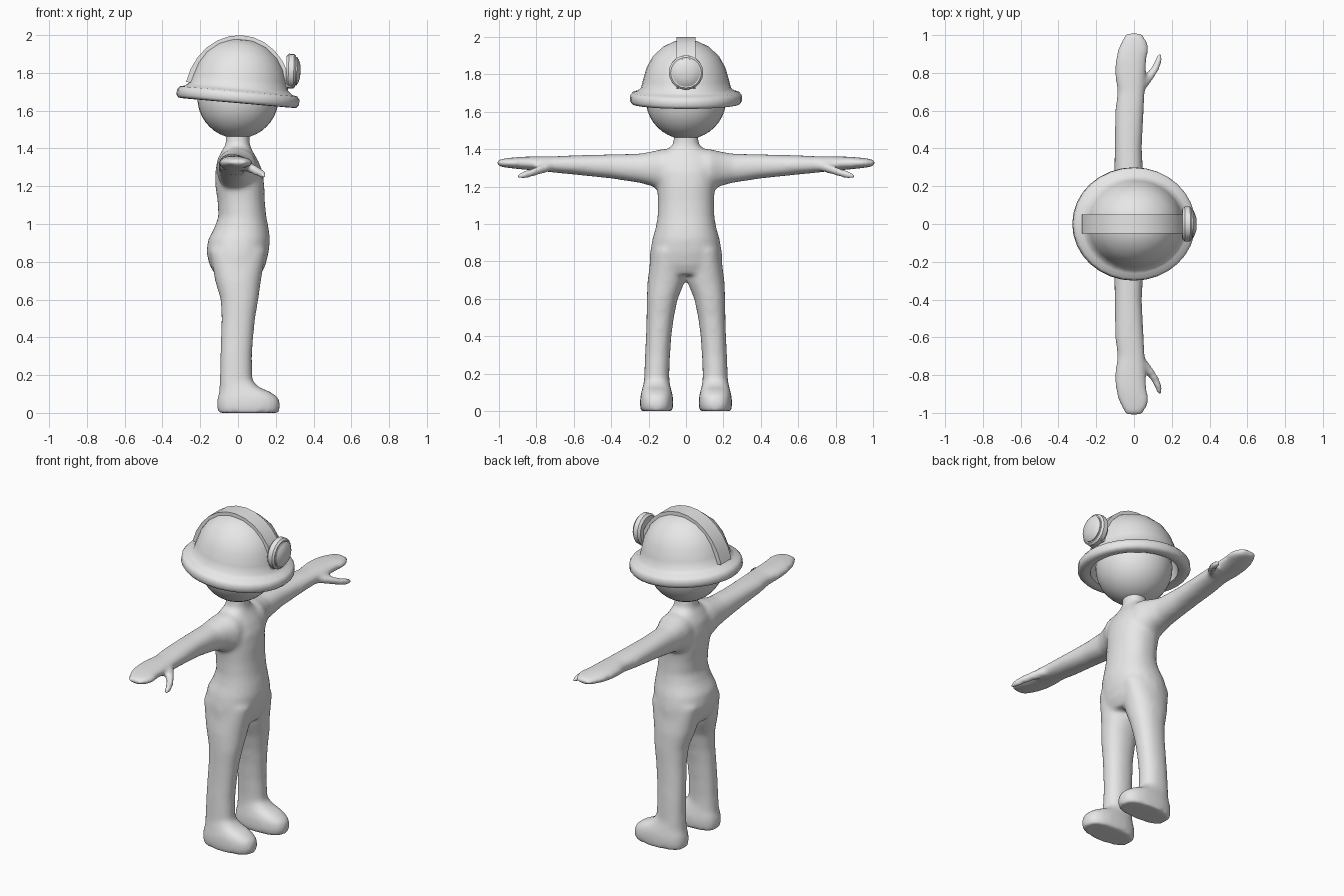
import bpy, bmesh, math
from mathutils import Vector, Matrix

if "Cube" in bpy.data.objects:
    bpy.data.objects.remove(bpy.data.objects["Cube"])

grey = bpy.data.materials.new("light_grey")
grey.diffuse_color = (0.8, 0.8, 0.8, 1)
grey.use_nodes = True
grey.node_tree.nodes["Principled BSDF"].inputs["Base Color"].default_value = grey.diffuse_color


def finish(name, bm, smooth_angle=40):
    bmesh.ops.recalc_face_normals(bm, faces=bm.faces)
    mesh = bpy.data.meshes.new(name)
    bm.to_mesh(mesh)
    bm.free()
    mesh.materials.append(grey)
    obj = bpy.data.objects.new(name, mesh)
    bpy.context.collection.objects.link(obj)
    bpy.ops.object.select_all(action='DESELECT')
    obj.select_set(True)
    bpy.context.view_layer.objects.active = obj
    bpy.ops.object.shade_smooth_by_angle(angle=math.radians(smooth_angle))
    return obj


def loft(bm, sections, u, v, n=24, power=0.9):
    """Closed tube through (centre, radius_u, radius_v) sections."""
    u, v = Vector(u), Vector(v)
    rings = []
    for c, ru, rv in sections:
        ring = []
        for i in range(n):
            a = math.tau * i / n
            ca, sa = math.cos(a), math.sin(a)
            p = Vector(c) + u * ru * math.copysign(abs(ca) ** power, ca) \
                + v * rv * math.copysign(abs(sa) ** power, sa)
            ring.append(bm.verts.new(p))
        rings.append(ring)
    for a, b in zip(rings, rings[1:]):
        for i in range(n):
            j = (i + 1) % n
            bm.faces.new((a[i], a[j], b[j], b[i]))
    bm.faces.new(rings[0])
    bm.faces.new(rings[-1])


def revolve(bm, profile, steps):
    """Spin (radius, height) points around z."""
    vs = [bm.verts.new((r, 0, h)) for r, h in profile]
    es = [bm.edges.new(e) for e in zip(vs, vs[1:])]
    bmesh.ops.spin(bm, geom=vs + es, cent=(0, 0, 0), axis=(0, 0, 1),
                   angle=math.tau, steps=steps, use_merge=True)
    bmesh.ops.remove_doubles(bm, verts=bm.verts, dist=0.0005)


X, Y, Z = (1, 0, 0), (0, 1, 0), (0, 0, 1)
bm = bmesh.new()

# Torso and neck: z, back x, front x, half width
torso = [(0.73, -0.12, 0.12, 0.16), (0.78, -0.15, 0.145, 0.195), (0.85, -0.168, 0.163, 0.192),
         (0.92, -0.158, 0.17, 0.18), (0.98, -0.125, 0.162, 0.162), (1.04, -0.104, 0.15, 0.152),
         (1.12, -0.108, 0.142, 0.15), (1.2, -0.12, 0.14, 0.155), (1.28, -0.12, 0.13, 0.165),
         (1.34, -0.11, 0.105, 0.155), (1.39, -0.085, 0.075, 0.115), (1.42, -0.066, 0.062, 0.07),
         (1.52, -0.06, 0.06, 0.06)]
loft(bm, [(((b + f) / 2, 0, z), (f - b) / 2, w) for z, b, f, w in torso], X, Y)

# Legs: z, centre x, centre y, radius x, radius y
leg = [(0.86, 0, 0.098, 0.15, 0.085), (0.7, 0.0, 0.104, 0.122, 0.101), (0.6, 0.008, 0.127, 0.1, 0.083),
       (0.5, 0.002, 0.138, 0.089, 0.073), (0.4, -0.005, 0.146, 0.086, 0.068),
       (0.3, -0.01, 0.152, 0.084, 0.067), (0.2, -0.01, 0.156, 0.086, 0.067), (0.05, -0.01, 0.156, 0.092, 0.072)]
foot = [(0, 0.055, 0.157, 0.162, 0.085), (0.04, 0.057, 0.157, 0.168, 0.09), (0.08, 0.053, 0.157, 0.162, 0.087),
        (0.11, 0.038, 0.157, 0.136, 0.08), (0.135, 0.01, 0.157, 0.104, 0.073), (0.17, -0.01, 0.157, 0.086, 0.066)]
# Arms: y, back x, front x, low z, high z
arm = [(0.03, -0.1, 0.1, 1.18, 1.405), (0.13, -0.112, 0.1, 1.175, 1.4), (0.19, -0.108, 0.07, 1.205, 1.386),
       (0.25, -0.105, 0.05, 1.22, 1.376), (0.4, -0.103, 0.042, 1.243, 1.372), (0.6, -0.1, 0.052, 1.264, 1.367),
       (0.7, -0.088, 0.058, 1.274, 1.362), (0.78, -0.1, 0.062, 1.283, 1.362), (0.86, -0.1, 0.066, 1.29, 1.36),
       (0.92, -0.088, 0.078, 1.296, 1.356), (0.97, -0.066, 0.072, 1.302, 1.35), (1.008, -0.045, 0.04, 1.31, 1.342)]
thumb = [((0.015, 0.69, 1.315), 0.03, 0.025), ((0.07, 0.765, 1.295), 0.032, 0.026),
         ((0.11, 0.82, 1.275), 0.025, 0.024), ((0.13, 0.865, 1.262), 0.02, 0.022), ((0.135, 0.9, 1.255), 0.012, 0.014)]
for s in (-1, 1):
    for part, power in ((leg, 0.9), (foot, 0.8)):
        loft(bm, [((cx, s * cy, z), rx, ry) for z, cx, cy, rx, ry in part], X, Y, power=power)
    loft(bm, [(((b + f) / 2, s * y, (lo + hi) / 2), (f - b) / 2, (hi - lo) / 2)
              for y, b, f, lo, hi in arm], X, Z)
    loft(bm, [((x, s * y, z), ru, rv) for (x, y, z), ru, rv in thumb], X, Z)

# Fuse the limbs into one soft body
body = finish("body", bm, 60)
remesh = body.modifiers.new("fuse", 'REMESH')
remesh.mode = 'VOXEL'
remesh.voxel_size = 0.012
remesh.use_smooth_shade = True
soften = body.modifiers.new("soften", 'SMOOTH')
soften.factor = 0.5
soften.iterations = 12

# Head
bm = bmesh.new()
bmesh.ops.create_uvsphere(bm, u_segments=32, v_segments=20, radius=0.215)
bmesh.ops.translate(bm, verts=bm.verts, vec=(0, 0, 1.668))
finish("head", bm)

# Helmet shell with rolled brim, tipped forward
tilt = Matrix.Translation((0, 0, 1.672)) @ Matrix.Rotation(math.radians(5), 4, 'Y')
bm = bmesh.new()
revolve(bm, [(0, 0.31), (0.07, 0.302), (0.13, 0.274), (0.185, 0.225), (0.22, 0.165), (0.24, 0.1),
             (0.252, 0.055), (0.275, 0.036), (0.3, 0.03), (0.312, 0.015), (0.314, -0.015), (0.302, -0.03),
             (0.27, -0.032), (0.245, -0.025), (0.235, 0.04), (0.215, 0.13), (0.15, 0.225), (0, 0.28)], 32)
bmesh.ops.transform(bm, matrix=tilt @ Matrix.Diagonal((1.04, 0.955, 1, 1)), verts=bm.verts)
finish("helmet", bm, 50)

# Raised band over the crown
bm = bmesh.new()
sections = []
for i in range(13):
    a = math.radians(14 + 156 * i / 12)
    ring = [bm.verts.new((r * math.cos(a), y, h * math.sin(a)))
            for r, h, y in ((0.285, 0.328, -0.05), (0.285, 0.328, 0.05), (0.235, 0.29, 0.05), (0.235, 0.29, -0.05))]
    sections.append(ring)
for a, b in zip(sections, sections[1:]):
    for i in range(4):
        j = (i + 1) % 4
        bm.faces.new((a[i], a[j], b[j], b[i]))
bm.faces.new(sections[0])
bm.faces.new(sections[-1])
bmesh.ops.transform(bm, matrix=tilt, verts=bm.verts)
finish("helmet_band", bm, 20)

# Headlamp housing and domed lens facing forward
face_front = Matrix.Translation((0.255, 0, 1.81)) @ Matrix.Rotation(math.radians(92), 4, 'Y')
for name, profile in (
        ("lamp_housing", [(0, 0), (0.08, 0), (0.092, 0.012), (0.092, 0.04), (0.082, 0.05), (0.07, 0.05), (0, 0.046)]),
        ("lamp_lens", [(0, 0.03), (0.075, 0.03), (0.075, 0.056), (0.06, 0.066), (0.035, 0.074), (0, 0.077)])):
    bm = bmesh.new()
    revolve(bm, profile, 20)
    bmesh.ops.transform(bm, matrix=face_front, verts=bm.verts)
    finish(name, bm, 35)
